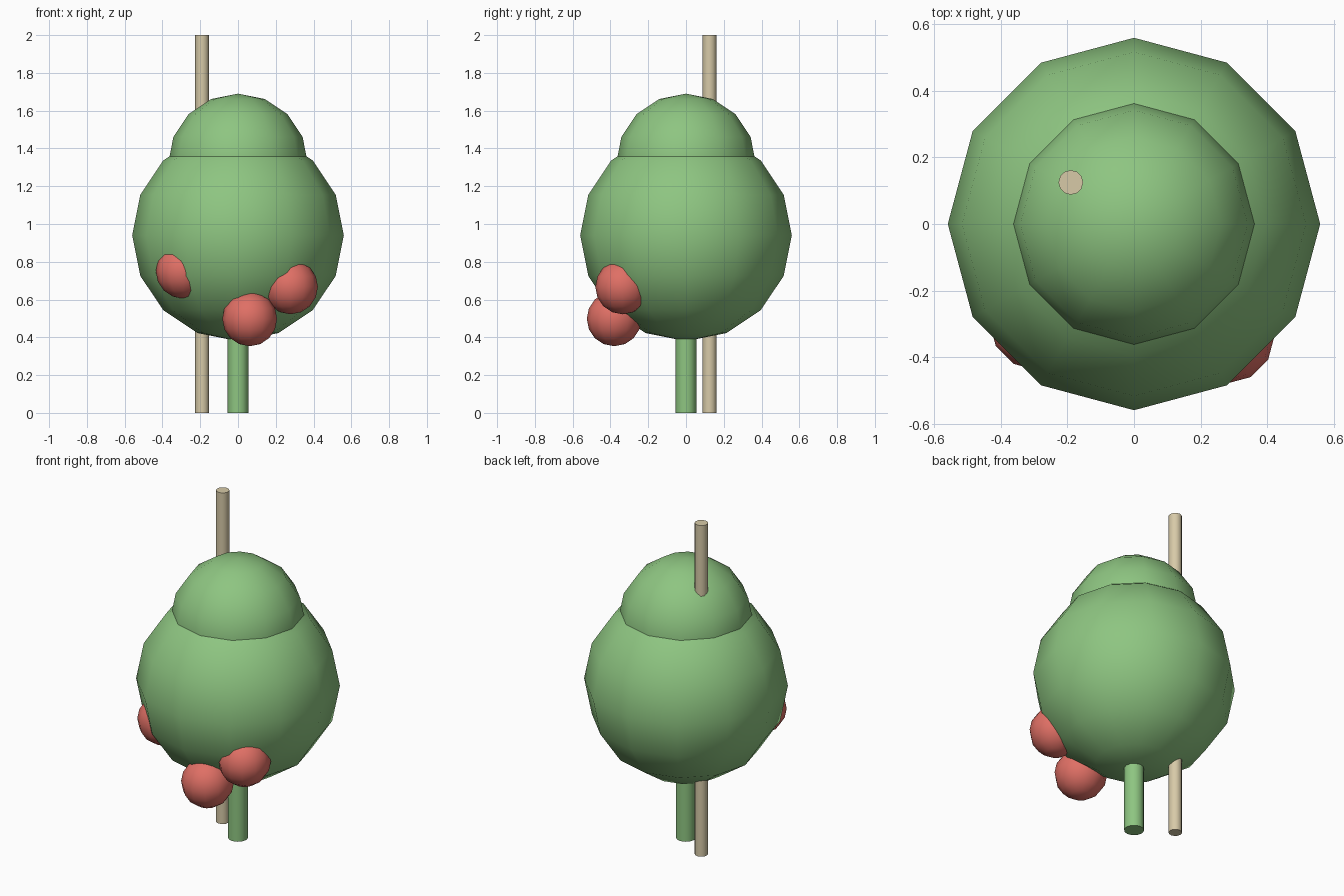
import bpy
import math

if "Cube" in bpy.data.objects:
    bpy.data.objects.remove(bpy.data.objects["Cube"])


def material(name, colour):
    m = bpy.data.materials.new(name)
    m.diffuse_color = (*colour, 1.0)
    m.use_nodes = True
    m.node_tree.nodes["Principled BSDF"].inputs["Base Color"].default_value = m.diffuse_color
    return m


GREEN = material("leaf green", (0.27, 0.56, 0.22))
RED = material("ripe red", (0.74, 0.16, 0.13))
WOOD = material("pale wood", (0.68, 0.59, 0.39))


def finish(name, mat, angle):
    ob = bpy.context.object
    ob.name = name
    ob.data.materials.append(mat)
    bpy.ops.object.shade_smooth_by_angle(angle=math.radians(angle))
    return ob


def ball(name, mat, centre, radius):
    bpy.ops.mesh.primitive_uv_sphere_add(
        segments=12, ring_count=8, radius=radius, location=centre)
    return finish(name, mat, 80)


def pole(name, mat, x, y, radius, height):
    bpy.ops.mesh.primitive_cylinder_add(
        vertices=12, radius=radius, depth=height, location=(x, y, height / 2))
    return finish(name, mat, 60)


# Stem and support stake
pole("stem", GREEN, 0, 0, 0.055, 0.9)
pole("stake", WOOD, -0.19, 0.125, 0.037, 2.0)

# Two stacked balls of foliage
ball("foliage_lower", GREEN, (0, 0, 0.94), 0.56)
ball("foliage_upper", GREEN, (0, 0, 1.32), 0.37)

# Fruit around the lower front
fruit_centres = [(0.062, -0.38, 0.498), (0.278, -0.335, 0.667), (-0.29, -0.295, 0.75)]
for i, centre in enumerate(fruit_centres, 1):
    ball(f"fruit_{i}", RED, centre, 0.145)
